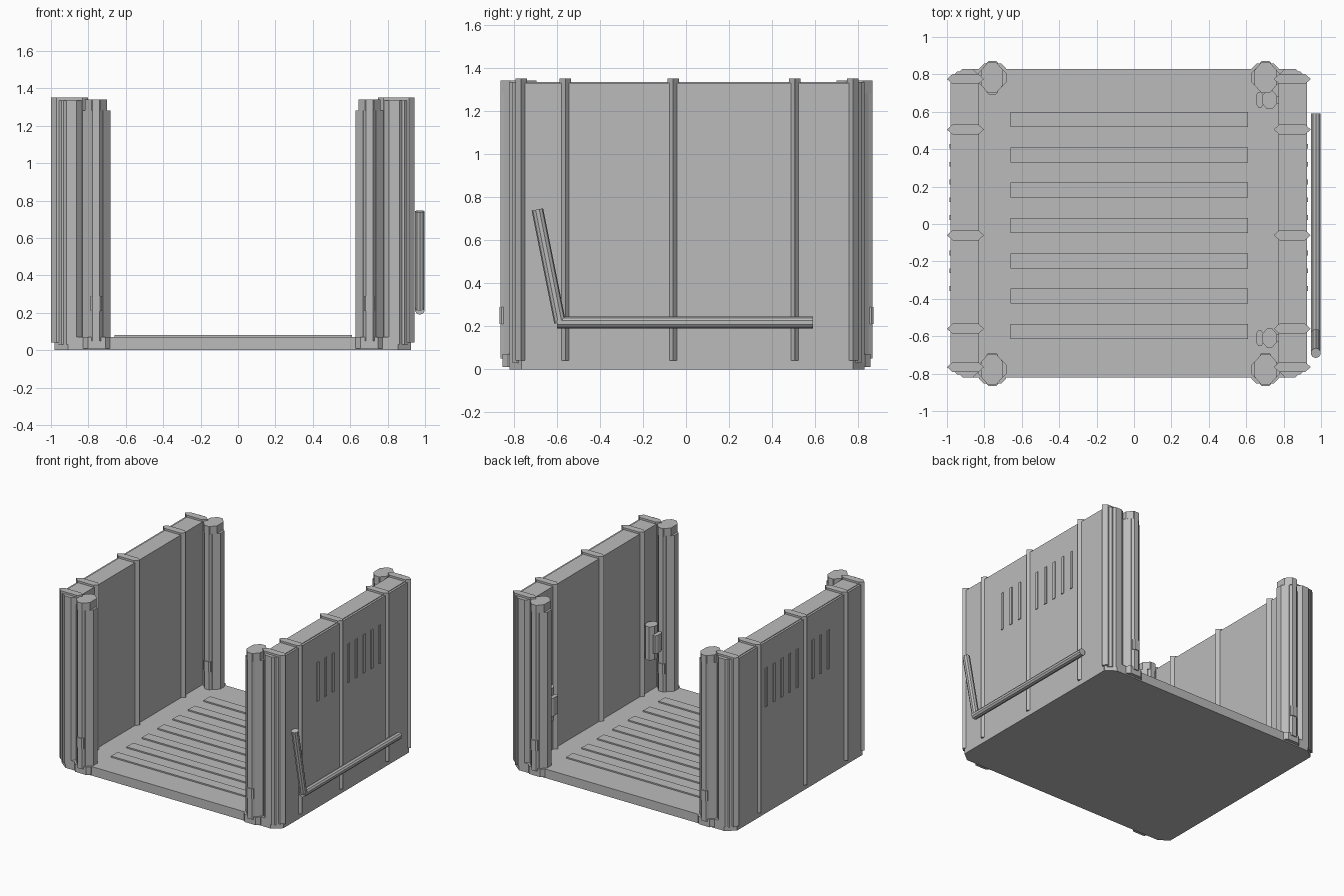
import bpy, bmesh, math
from mathutils import Vector

cube = bpy.data.objects.get("Cube")
if cube:
    bpy.data.objects.remove(cube, do_unlink=True)

metal = bpy.data.materials.new("grey metal")
metal.use_nodes = True
GREY = (0.5, 0.5, 0.5, 1)
metal.diffuse_color = GREY
metal.node_tree.nodes["Principled BSDF"].inputs["Base Color"].default_value = GREY

CX = -0.0275  # centre line of the body; the bar sticks out on one side


def finish(name, bm):
    bmesh.ops.recalc_face_normals(bm, faces=bm.faces)
    mesh = bpy.data.meshes.new(name)
    bm.to_mesh(mesh)
    bm.free()
    mesh.materials.append(metal)
    ob = bpy.data.objects.new(name, mesh)
    bpy.context.collection.objects.link(ob)
    return ob


def prism(name, x, y, z, cut=(0, 0)):
    """Upright prism over a rectangle with its corners cut off by (dx, dy)."""
    (x0, x1), (y0, y1), (z0, z1) = sorted(x), sorted(y), z
    dx, dy = cut
    outline = [(x0 + dx, y0), (x1 - dx, y0), (x1, y0 + dy), (x1, y1 - dy),
               (x1 - dx, y1), (x0 + dx, y1), (x0, y1 - dy), (x0, y0 + dy)]
    bm = bmesh.new()
    face = bm.faces.new([bm.verts.new((px, py, z0)) for px, py in outline])
    up = bmesh.ops.extrude_face_region(bm, geom=[face])["geom"]
    bmesh.ops.translate(bm, vec=(0, 0, z1 - z0),
                        verts=[v for v in up if isinstance(v, bmesh.types.BMVert)])
    bmesh.ops.remove_doubles(bm, verts=bm.verts, dist=0.0005)
    return finish(name, bm)


def rod(name, a, b, radius):
    a, b = Vector(a), Vector(b)
    bm = bmesh.new()
    bmesh.ops.create_cone(bm, cap_ends=True, segments=10, radius1=radius,
                          radius2=radius, depth=(b - a).length)
    ob = finish(name, bm)
    ob.rotation_mode = 'QUATERNION'
    ob.rotation_quaternion = (b - a).to_track_quat('Z', 'Y')
    ob.location = (a + b) / 2


# Floor with cut corners and raised treads
prism("floor", (-0.98, 0.925), (-0.82, 0.83), (0, 0.07), (0.07, 0.055))
for i in range(7):
    y = -0.575 + i * 0.189
    prism("floor_tread", (-0.66, 0.61), (y - 0.04, y + 0.04), (0.06, 0.08))

for side, s in (("left", 1), ("right", -1)):
    def span(inner, outer):
        return (CX + s * inner, CX + s * outer)

    # Side wall with narrower stepped ends
    prism(side + "_wall", span(0.805, 0.953), (-0.765, 0.775), (0.03, 1.33))
    prism(side + "_wall_skirt", span(0.805, 0.953), (-0.765, 0.775), (0, 0.05))
    prism(side + "_wall_end", span(0.80, 0.937), (-0.805, 0.815), (0.03, 1.335), (0.02, 0.02))
    prism(side + "_wall_end_ridge", span(0.82, 0.905), (-0.82, 0.83), (0.03, 1.335), (0.015, 0.015))

    # Pointed upright ribs running through the wall
    for y in (-0.765, -0.56, -0.06, 0.505, 0.775):
        prism(side + "_rib", span(0.775, 0.972), (y - 0.027, y + 0.027),
              (0.04, 1.35), (0.03, 0.0265))

    # Thin raised louvres on the outside
    for i in (0, 1, 2, 4, 5, 6, 7, 8):
        y = -0.345 + i * 0.095
        prism(side + "_louvre", span(0.95, 0.959), (y - 0.0125, y + 0.0125), (0.83, 1.13))

    # Corner columns: broad sleeve, taller core, clip and base
    for end, f in (("back", 1), ("front", -1)):
        y = 0.0025 + f * 0.78

        def ring(h, c=y):
            return (c - h, c + h)
        col = f"{end}_{side}_column"
        prism(col + "_sleeve", span(0.655, 0.805), ring(0.065), (0.02, 1.28), (0.04, 0.04))
        prism(col + "_core", span(0.685, 0.777), ring(0.083), (0.05, 1.34), (0.027, 0.035))
        prism(col + "_cap", span(0.672, 0.79), ring(0.08), (1.28, 1.34), (0.035, 0.04))
        prism(col + "_clip", span(0.70, 0.76), ring(0.089), (0.21, 0.29), (0.01, 0.01))
        prism(col + "_base", span(0.657, 0.80), ring(0.075), (0.01, 0.07), (0.025, 0.025))

# Latches on the inside of one wall
for y in (0.665, -0.61):
    prism("latch_body", (0.685, 0.765), (y - 0.05, y + 0.05), (0.36, 0.62), (0.025, 0.03))
    prism("latch_lever", (0.655, 0.69), (y - 0.042, y + 0.042), (0.42, 0.56), (0.01, 0.015))
    prism("latch_mount", (0.75, 0.8), (y - 0.02, y + 0.02), (0.4, 0.58))

# Bent bar outside the left wall
rod("long_bar", (0.972, -0.60, 0.217), (0.972, 0.59, 0.217), 0.027)
rod("raised_bar", (0.972, -0.585, 0.217), (0.972, -0.69, 0.742), 0.027)
